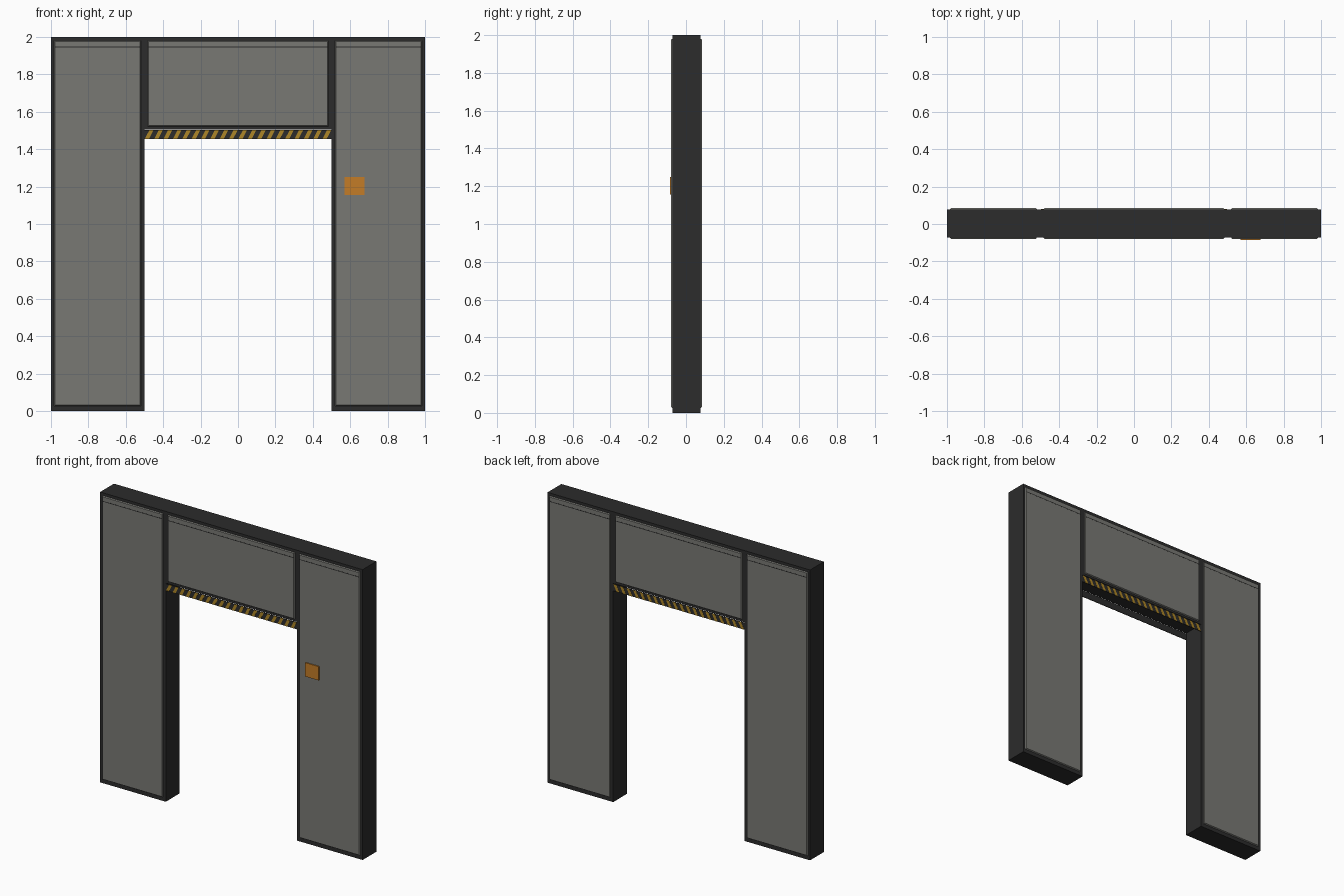
import bpy, bmesh

if "Cube" in bpy.data.objects:
    bpy.data.objects.remove(bpy.data.objects["Cube"])

YC = 0.003          # body centre in depth (the button shifts the overall centre)
HALF = 0.075        # half depth of the frame
OUT = 0.082         # half depth to the panel faces


def material(name, rgb):
    m = bpy.data.materials.new(name)
    m.diffuse_color = (*rgb, 1)
    m.use_nodes = True
    m.node_tree.nodes["Principled BSDF"].inputs["Base Color"].default_value = m.diffuse_color
    return m


DARK = material("dark_metal", (0.025, 0.025, 0.025))
GREY = material("panel_grey", (0.19, 0.19, 0.175))
YELLOW = material("hazard_yellow", (0.42, 0.24, 0.02))
ORANGE = material("button_orange", (0.55, 0.2, 0.02))


def finish(name, bm, mat):
    bmesh.ops.recalc_face_normals(bm, faces=bm.faces)
    me = bpy.data.meshes.new(name)
    bm.to_mesh(me)
    bm.free()
    me.materials.append(mat)
    ob = bpy.data.objects.new(name, me)
    bpy.context.collection.objects.link(ob)
    return ob


def add_prism(bm, outline, y0, y1, inset=0.0):
    """Extrude an x-z outline from y0 to y1, optionally shrinking the far end."""
    cx = sum(p[0] for p in outline) / len(outline)
    cz = sum(p[1] for p in outline) / len(outline)
    sign = lambda v: (v > 0) - (v < 0)
    a = [bm.verts.new((x, y0, z)) for x, z in outline]
    b = [bm.verts.new((x - inset * sign(x - cx), y1, z - inset * sign(z - cz)))
         for x, z in outline]
    n = len(a)
    bm.faces.new(a)
    bm.faces.new(b[::-1])
    for i in range(n):
        bm.faces.new((a[i], a[(i + 1) % n], b[(i + 1) % n], b[i]))


def prism(name, outline, y0, y1, mat, inset=0.0):
    bm = bmesh.new()
    add_prism(bm, outline, y0, y1, inset)
    return finish(name, bm, mat)


def rect(x0, x1, z0, z1):
    return [(x0, z0), (x1, z0), (x1, z1), (x0, z1)]


# Door frame: one inverted U
prism("door_frame",
      [(-1, 0), (-0.5, 0), (-0.5, 1.506), (0.5, 1.506), (0.5, 0), (1, 0), (1, 2), (-1, 2)],
      YC - HALF, YC + HALF, DARK)

panels = {"left": (-0.985, -0.518, 0.025), "lintel": (-0.485, 0.485, 1.52),
          "right": (0.518, 0.985, 0.025)}

for side, s in (("front", -1), ("back", 1)):
    y = lambda d: YC + s * d
    # Raised cladding panels with chamfered rims and a thin seam near the top
    for part, (x0, x1, z0) in panels.items():
        prism(f"{part}_panel_{side}", rect(x0, x1, z0, 1.982),
              y(HALF - 0.002), y(OUT), GREY, inset=0.006)
        prism(f"{part}_seam_{side}", rect(x0 + 0.007, x1 - 0.007, 1.943, 1.948),
              y(OUT - 0.001), y(OUT + 0.0005), DARK)
    # Hazard strip hanging just below the lintel
    prism(f"hazard_strip_{side}", rect(-0.5, 0.5, 1.455, 1.502),
          y(HALF - 0.004), y(HALF), DARK)
    bm = bmesh.new()
    for i in range(20):
        x = -0.498 + i * 0.05
        add_prism(bm, [(x, 1.455), (x + 0.022, 1.455), (x + 0.046, 1.502), (x + 0.024, 1.502)],
                  y(HALF - 0.001), y(HALF + 0.001))
    finish(f"hazard_stripes_{side}", bm, YELLOW)

# Door button on the front of the right jamb
prism("door_button", rect(0.57, 0.675, 1.155, 1.25), YC - OUT + 0.002, -0.086, ORANGE)
